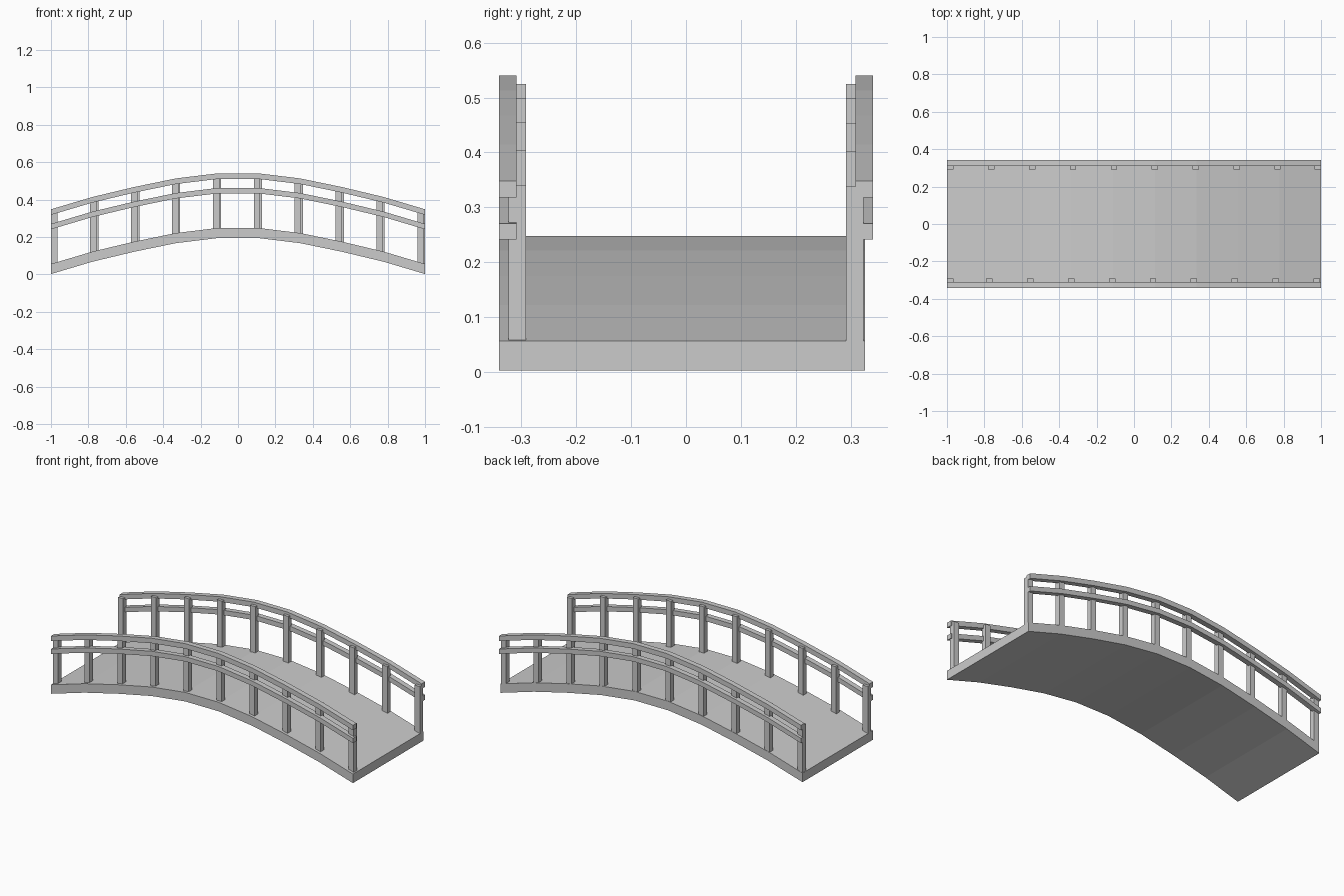
import bpy, bmesh

if "Cube" in bpy.data.objects:
    bpy.data.objects.remove(bpy.data.objects["Cube"])

# Arch profile: (distance from centre, drop below the crown)
HALF = [(0.111, 0.0), (0.333, 0.027), (0.556, 0.073), (0.778, 0.126), (1.0, 0.192)]
ARCH = [(-x, d) for x, d in reversed(HALF)] + HALF


def drop(x):
    for (x0, d0), (x1, d1) in zip(ARCH, ARCH[1:]):
        if x <= x1:
            return d0 + (d1 - d0) * (x - x0) / (x1 - x0)
    return ARCH[-1][1]


def finish(name, bm):
    bmesh.ops.recalc_face_normals(bm, faces=bm.faces)
    mesh = bpy.data.meshes.new(name)
    bm.to_mesh(mesh)
    bm.free()
    obj = bpy.data.objects.new(name, mesh)
    bpy.context.collection.objects.link(obj)
    return obj


def arched_beam(name, top, bottom, y0, y1):
    """Rectangular section swept along the faceted arch."""
    bm = bmesh.new()
    rings = [[bm.verts.new(c) for c in ((x, y0, bottom - d), (x, y1, bottom - d),
                                        (x, y1, top - d), (x, y0, top - d))]
             for x, d in ARCH]
    for a, b in zip(rings, rings[1:]):
        for i in range(4):
            j = (i + 1) % 4
            bm.faces.new((a[i], a[j], b[j], b[i]))
    bm.faces.new(rings[0])
    bm.faces.new(rings[-1])
    return finish(name, bm)


def add_box(bm, x0, x1, y0, y1, z_top):
    """Post with a flat top and a foot that follows the deck."""
    foot = [(x0, 0.248 - drop(x0)), (x1, 0.248 - drop(x1))]
    lo = [bm.verts.new((x, y, z)) for (x, z), y in
          ((foot[0], y0), (foot[1], y0), (foot[1], y1), (foot[0], y1))]
    hi = [bm.verts.new((v.co.x, v.co.y, z_top)) for v in lo]
    bm.faces.new(lo)
    bm.faces.new(hi)
    for i in range(4):
        j = (i + 1) % 4
        bm.faces.new((lo[i], lo[j], hi[j], hi[i]))


# Walkway
arched_beam("deck", 0.248, 0.194, -0.341, 0.326)

for side, label in ((-1, "front"), (1, "back")):
    # Hand rail and middle rail
    ya, yb = sorted((side * 0.309, side * 0.341))
    arched_beam(label + "_hand_rail", 0.540, 0.510, ya, yb)
    arched_beam(label + "_middle_rail", 0.462, 0.433, ya, yb)

    # Row of ten posts on the inner side of the rails
    bm = bmesh.new()
    pa, pb = sorted((side * 0.292, side * 0.324))
    for k in range(10):
        x = -0.984 + 0.2187 * k + (-0.008 if side < 0 else 0.002)
        x = max(-0.983, min(0.983, x))
        add_box(bm, x - 0.017, x + 0.017, pa, pb, 0.525 - drop(x))
    finish(label + "_posts", bm)
